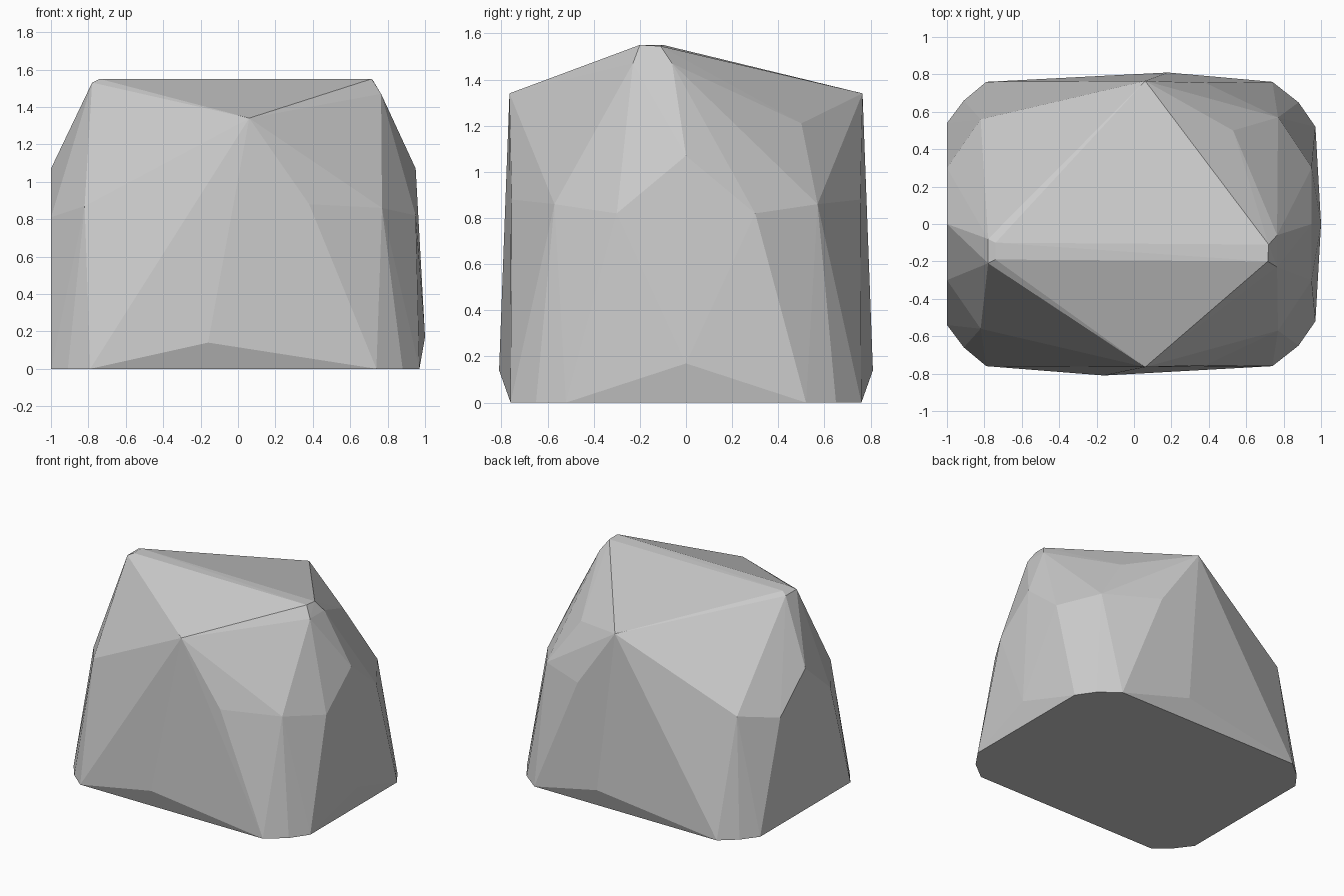
import bpy, bmesh

# Points shared by front and back halves (x, y, z), mirrored across y = 0
mirrored = [
    # base outline with rounded corners
    (-1.0, 0.54, 0), (-0.91, 0.66, 0), (-0.79, 0.76, 0),
    (0.74, 0.76, 0), (0.88, 0.65, 0), (0.97, 0.52, 0),
    # waist facets
    (-1.0, 0.30, 0.81), (-0.82, 0.56, 0.87),
    (0.95, 0.30, 0.82), (0.77, 0.57, 0.86), (0.38, 0.755, 0.88),
    # top shoulder
    (0.06, 0.765, 1.34),
]

# Points that appear once: side bulges, sloping ridge and its chipped ends
single = [
    (0.18, 0.81, 0.14), (-0.16, -0.81, 0.14),
    (1.0, 0, 0.17), (0.95, 0, 1.07), (-1.0, 0, 1.07),
    (-0.74, -0.10, 1.55), (-0.74, -0.19, 1.55), (-0.78, -0.21, 1.53), (-0.78, -0.08, 1.53),
    (0.72, -0.11, 1.545), (0.715, -0.20, 1.55), (0.765, -0.06, 1.47), (0.765, -0.23, 1.47),
    (0.53, 0.50, 1.21),
]

# Wrap the points in a faceted convex shell
bm = bmesh.new()
for x, y, z in mirrored:
    bm.verts.new((x, y, z))
    bm.verts.new((x, -y, z))
for p in single:
    bm.verts.new(p)
hull = bmesh.ops.convex_hull(bm, input=bm.verts[:])
bmesh.ops.delete(bm, geom=[v for v in bm.verts if not v.link_faces], context='VERTS')
bmesh.ops.recalc_face_normals(bm, faces=bm.faces[:])

mesh = bpy.data.meshes.new("boulder")
bm.to_mesh(mesh)
bm.free()
boulder = bpy.data.objects.new("boulder", mesh)
bpy.context.collection.objects.link(boulder)
